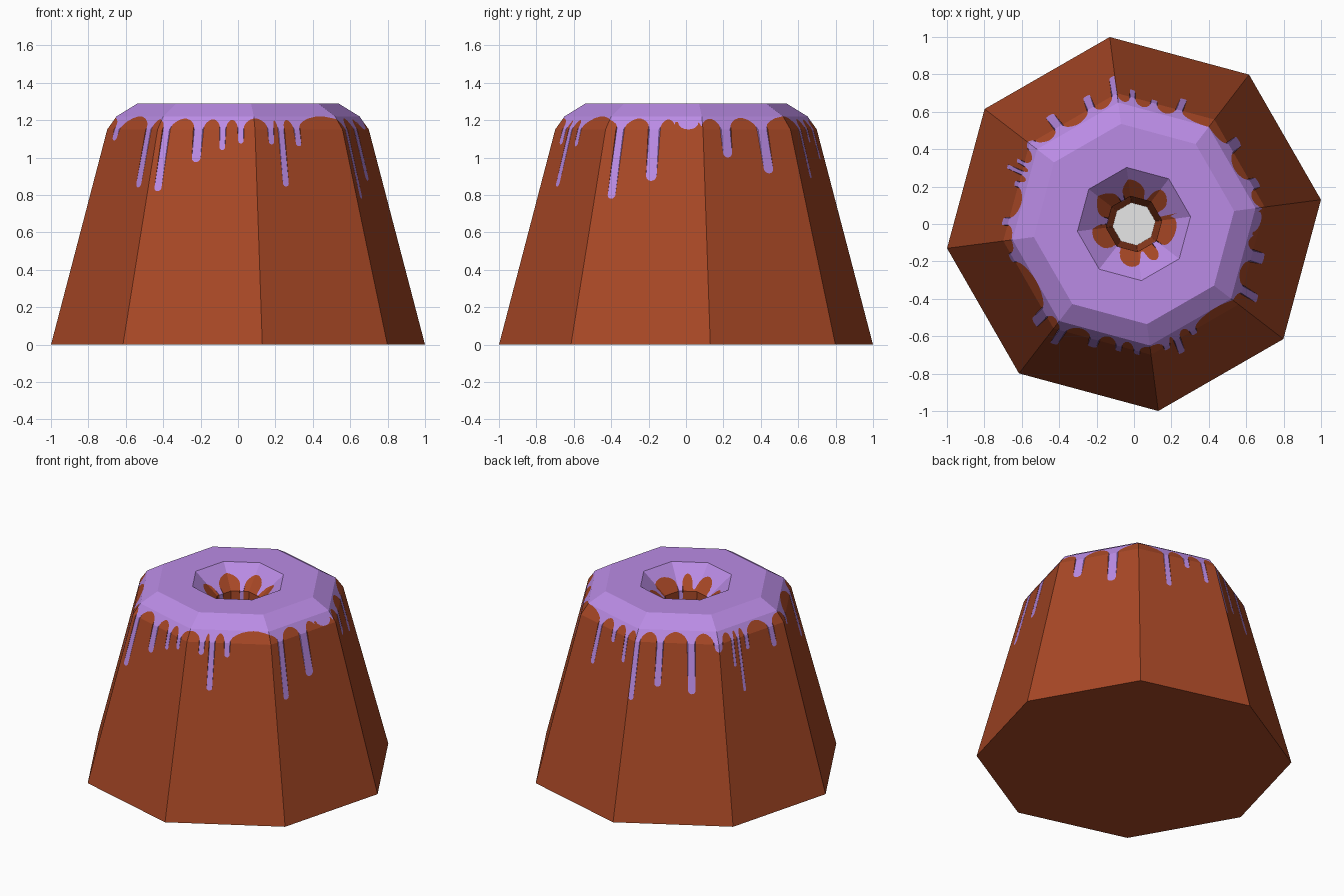
import bpy, bmesh, math
from mathutils import Vector

if "Cube" in bpy.data.objects:
    bpy.data.objects.remove(bpy.data.objects["Cube"])

START = math.radians(7.4)          # azimuth of the first octagon corner


def material(name, rgb):
    m = bpy.data.materials.new(name)
    m.diffuse_color = (*rgb, 1)
    m.use_nodes = True
    m.node_tree.nodes["Principled BSDF"].inputs["Base Color"].default_value = m.diffuse_color
    return m


BROWN = material("baked brown", (0.39, 0.064, 0.019))
PURPLE = material("purple icing", (0.49, 0.26, 0.78))
WHITE = material("white filling", (0.95, 0.95, 0.95))

# profiles as (height, corner radius), top to bottom
OUTER = [(1.29, 0.54), (1.22, 0.655), (1.15, 0.705), (0.0, 1.008)]
INNER = [(1.29, 0.305), (1.15, 0.15), (0.01, 0.115)]

# icing drips: (position in octagon sides, width in sides, tip height)
OUTER_DRIPS = [
    (0.26, .10, 1.00), (0.68, .10, .915), (1.36, .06, .89), (1.62, .06, 1.08),
    (1.84, .05, .99), (2.03, .05, .78), (2.30, .07, .87), (2.67, .08, .83),
    (3.00, .10, 1.10), (3.21, .035, .98), (3.30, .035, .81), (3.42, .05, 1.06),
    (3.80, .07, 1.02), (4.19, .09, 1.09), (4.82, .09, .84), (5.09, .065, .82),
    (5.42, .085, .975), (5.67, .055, 1.04), (5.855, .055, 1.075), (6.18, .06, 1.07),
    (6.30, .06, .845), (6.48, .06, 1.06), (7.15, .07, .78), (7.50, .10, .875),
    (7.85, .22, 1.15)]
INNER_DRIPS = [(0.3, .22, 1.13), (1.3, .2, 1.15), (2.4, .18, 1.05), (3.7, .25, 1.1),
               (5.05, .4, 1.14), (6.2, .2, 1.16), (6.9, .22, 1.08)]


def radius(profile, z):
    for (z1, r1), (z0, r0) in zip(profile, profile[1:]):
        if z >= z0:
            return r0 + (r1 - r0) * (z - z0) / (z1 - z0)
    return profile[-1][1]


def point(u, r, z):
    """Point on the octagon of corner radius r, u counted in sides."""
    k = math.floor(u + 1e-9)
    a, b = START + k * math.pi / 4, START + (k + 1) * math.pi / 4
    p = Vector((math.cos(a), math.sin(a), 0)).lerp(Vector((math.cos(b), math.sin(b), 0)), u - k)
    return (p.x * r, p.y * r, z)


def edge_height(u, drips, rim, arch, side):
    """Height of the icing edge: round-tipped drips joined by arches."""
    u %= 8
    for c, w, tip in drips:
        d = abs((u - c + 4) % 8 - 4) / (w / 2)
        rr = min(side * w / 2, 0.04)
        if d <= 1:
            return tip + rr * (1 - math.sqrt(1 - d * d))
        if d < 1.25:
            return tip + rr + (max(rim, tip + rr) - tip - rr) * (d - 1) / 0.25
    right = min(((c - w * .625 - u) % 8 for c, w, t in drips))
    left = min(((u - c - w * .625) % 8 for c, w, t in drips))
    gap = max(left + right, 1e-6)
    return rim + arch * min(1, 0.55 + gap) * max(0, math.sin(math.pi * left / gap)) ** 0.6


def samples(drips):
    us = {float(k) for k in range(8)}
    for i, (c, w, tip) in enumerate(drips):
        us |= {c + w / 2 * d for d in (-1.25, -1, -.9, -.65, -.35, 0, .35, .65, .9, 1, 1.25)}
        c2, w2, _ = drips[(i + 1) % len(drips)]
        a = c + w * .625
        gap = (c2 - w2 * .625 - a) % 8
        if gap < 4:
            us |= {a + gap * s for s in (.04, .12, .25, .4, .5, .6, .75, .88, .96)}
    us = sorted({round(u % 8, 5) for u in us})
    return us + [8.0]


def add_face(bm, pts, mat, flip=False):
    clean = []
    for p in pts:
        if all((Vector(p) - Vector(q)).length > 1e-5 for q in clean):
            clean.append(p)
    if len(clean) > 2:
        if flip:
            clean.reverse()
        bm.faces.new([bm.verts.new(p) for p in clean]).material_index = mat


def wall(bm, profile, drips, rim, arch, side, flip):
    """Octagonal wall, iced above the drip edge and plain below it."""
    us = samples(drips)
    inner_z = [z for z, r in profile[1:-1]]
    top, bottom = profile[0][0], profile[-1][0]

    def column(u):
        b = edge_height(u, drips, rim, arch, side)
        iced = [top] + [max(z, b) for z in inner_z] + [b]
        plain = [b] + [min(z, b) for z in inner_z] + [bottom]
        return [[point(u, radius(profile, z), z) for z in zs] for zs in (iced, plain)]

    for u0, u1 in zip(us, us[1:]):
        left, right = column(u0), column(u1)
        for part, mat in ((0, 1), (1, 0)):
            l, r = left[part], right[part]
            for i in range(len(l) - 1):
                add_face(bm, [l[i], l[i + 1], r[i + 1], r[i]], mat, flip)


def finish(bm, name, mats):
    bmesh.ops.remove_doubles(bm, verts=bm.verts, dist=1e-5)
    mesh = bpy.data.meshes.new(name)
    bm.to_mesh(mesh)
    bm.free()
    for m in mats:
        mesh.materials.append(m)
    bpy.context.collection.objects.link(bpy.data.objects.new(name, mesh))


# cake body with icing on the shoulder and down the central hole
bm = bmesh.new()
wall(bm, OUTER, OUTER_DRIPS, 1.165, 0.055, 0.56, False)
wall(bm, INNER, INNER_DRIPS, 1.185, 0.05, 0.2, True)

# flat iced top ring
for k in range(8):
    ro, ri, z = OUTER[0][1], INNER[0][1], 1.29
    add_face(bm, [point(k, ri, z), point(k, ro, z), point(k + 1, ro, z), point(k + 1, ri, z)], 1)

# underside
add_face(bm, [point(k, OUTER[-1][1], 0) for k in range(8)], 0, True)
finish(bm, "cake", [BROWN, PURPLE])

# pale floor of the central hole
bm = bmesh.new()
add_face(bm, [point(k, INNER[-1][1], 0.01) for k in range(8)], 0)
finish(bm, "hole_floor", [WHITE])
